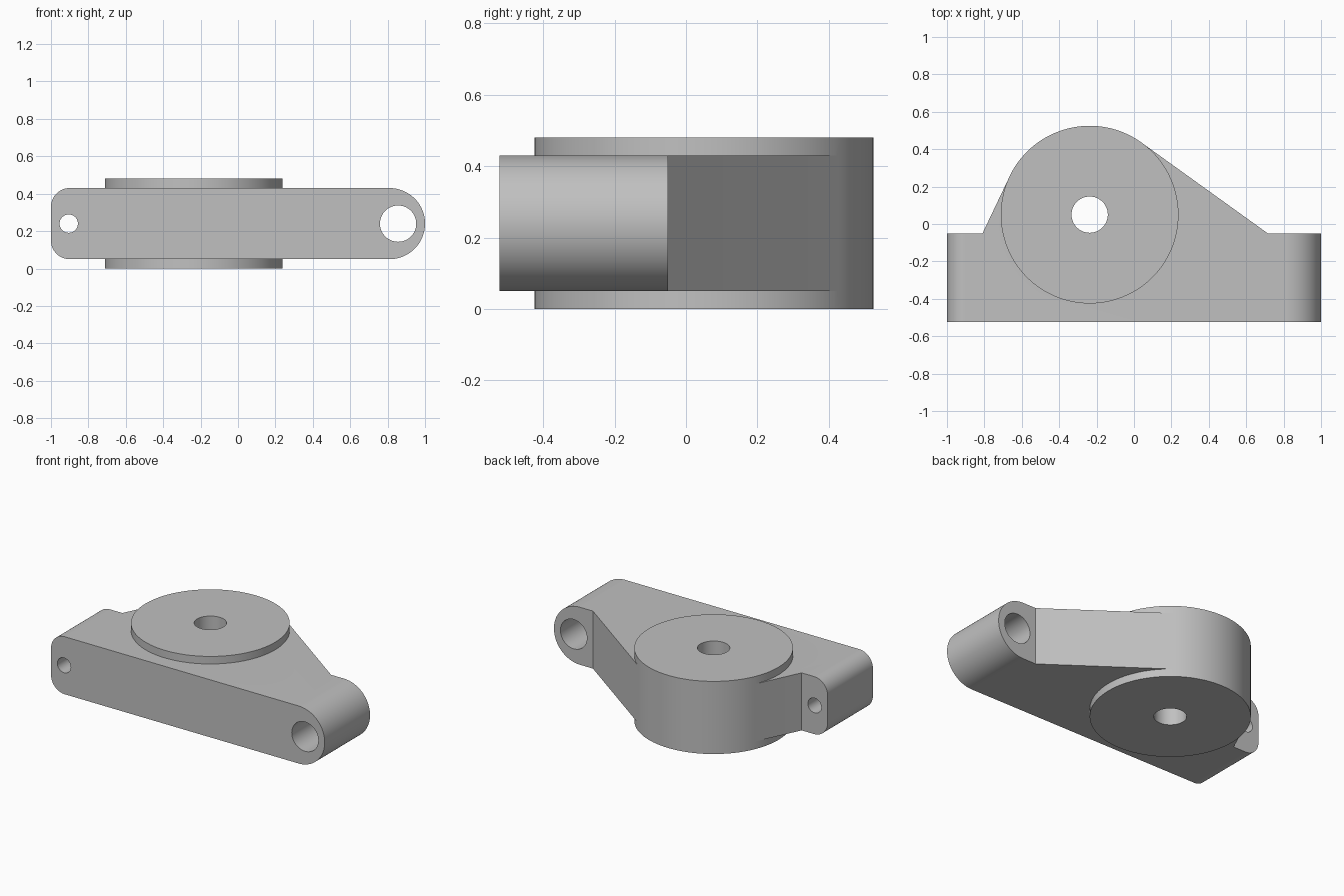
import bpy
import bmesh
from math import sin, cos, pi, atan2, acos, hypot
from mathutils import Vector

cube = bpy.data.objects.get("Cube")
if cube:
    bpy.data.objects.remove(cube, do_unlink=True)

MID = 0.24                  # mid height of the whole part
BOSS = (-0.237, 0.05)       # boss axis in plan
BOSS_R = 0.475
FRONT, BACK = -0.523, -0.05  # depth of the straight bar
HALF = 0.19                 # half thickness of the arm
SEG = 128


def prism(name, pts, axis, lo, hi):
    """Extrude a 2D outline along y or z."""
    bm = bmesh.new()
    place = (lambda a, b: (a, lo, b)) if axis == "y" else (lambda a, b: (a, b, lo))
    face = bm.faces.new([bm.verts.new(place(a, b)) for a, b in pts])
    new = bmesh.ops.extrude_face_region(bm, geom=[face])["geom"]
    shift = Vector((0, hi - lo, 0) if axis == "y" else (0, 0, hi - lo))
    bmesh.ops.translate(bm, vec=shift, verts=[g for g in new if isinstance(g, bmesh.types.BMVert)])
    bmesh.ops.recalc_face_normals(bm, faces=bm.faces)
    mesh = bpy.data.meshes.new(name)
    bm.to_mesh(mesh)
    bm.free()
    obj = bpy.data.objects.new(name, mesh)
    bpy.context.collection.objects.link(obj)
    return obj


def arc(cx, cy, r, start, end, n):
    return [(cx + r * cos(start + (end - start) * i / n),
             cy + r * sin(start + (end - start) * i / n)) for i in range(n + 1)]


def circle(cx, cy, r, n=SEG):
    return arc(cx, cy, r, 0, 2 * pi, n)[:-1]


def combine(target, other, operation):
    """Apply a boolean and remove the helper."""
    bpy.context.view_layer.objects.active = target
    mod = target.modifiers.new(operation.lower(), "BOOLEAN")
    mod.object, mod.operation, mod.solver = other, operation, "EXACT"
    bpy.ops.object.modifier_apply(modifier=mod.name)
    bpy.data.objects.remove(other, do_unlink=True)


def tangent(p, side):
    """Point where a line from p touches the boss."""
    dx, dy = p[0] - BOSS[0], p[1] - BOSS[1]
    a = atan2(dy, dx) + side * acos(BOSS_R / hypot(dx, dy))
    r = BOSS_R - 0.0005
    return (BOSS[0] + r * cos(a), BOSS[1] + r * sin(a))


# Arm body: side profile with one round end and one filleted end
corner = 0.1
profile = (arc(1 - HALF, MID, HALF, -pi / 2, pi / 2, 64)
           + arc(-1 + corner, MID + HALF - corner, corner, pi / 2, pi, 24)
           + arc(-1 + corner, MID - HALF + corner, corner, pi, 1.5 * pi, 24))
body = prism("bracket_body", profile, "y", FRONT, 0.6)

# Plan outline: straight bar with webs running tangent to the boss
left, right = (-0.81, BACK), (0.715, BACK)
plan = [(-1.1, FRONT - 0.1), (1.1, FRONT - 0.1), (1.1, BACK), right,
        tangent(right, 1), tangent(left, -1), left, (-1.1, BACK)]
combine(body, prism("plan_helper", plan, "z", -0.1, 0.6), "INTERSECT")

# Round boss, standing proud above and below
combine(body, prism("boss", circle(*BOSS, BOSS_R), "z", 0, 2 * MID), "UNION")

# Bores: vertical through the boss, two lengthwise through the bar ends
combine(body, prism("boss_bore", circle(*BOSS, 0.097, 64), "z", -0.1, 0.6), "DIFFERENCE")
for x, r in ((-0.905, 0.049), (0.856, 0.097)):
    combine(body, prism("end_bore", circle(x, MID, r, 64), "y", -0.7, 0.1), "DIFFERENCE")

# Plain grey finish
grey = bpy.data.materials.new("plain_grey")
grey.use_nodes = True
colour = (0.53, 0.53, 0.53, 1)
grey.diffuse_color = colour
grey.node_tree.nodes["Principled BSDF"].inputs["Base Color"].default_value = colour
body.data.materials.clear()
body.data.materials.append(grey)
for poly in body.data.polygons:
    poly.material_index = 0

bpy.ops.object.select_all(action="DESELECT")
body.select_set(True)
bpy.context.view_layer.objects.active = body
bpy.ops.object.shade_smooth_by_angle(angle=pi / 9)
